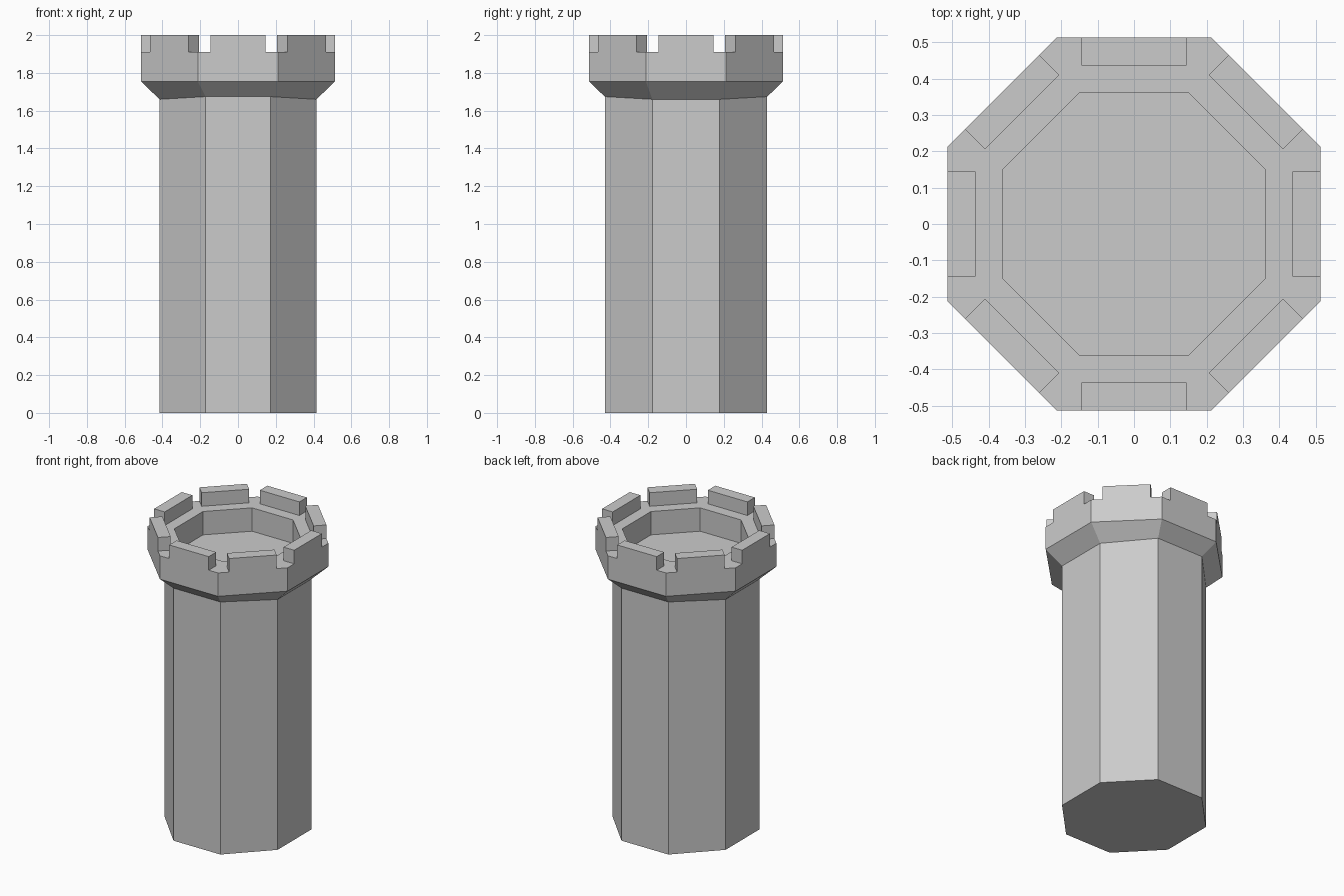
import bpy, bmesh, math
from mathutils import Matrix

if "Cube" in bpy.data.objects:
    bpy.data.objects.remove(bpy.data.objects["Cube"])

SIDES = 8
OUTER = 0.514          # apothem of the parapet
WALL_TOP = 1.91


def make_object(name, bm):
    bmesh.ops.recalc_face_normals(bm, faces=bm.faces)
    mesh = bpy.data.meshes.new(name)
    bm.to_mesh(mesh)
    bm.free()
    obj = bpy.data.objects.new(name, mesh)
    bpy.context.collection.objects.link(obj)
    return obj


def ring(bm, ax, ay, height):
    """Octagon with flat sides facing the axes; height may depend on x, y."""
    verts = []
    for i in range(SIDES):
        a = math.pi / SIDES + i * math.tau / SIDES
        c = math.cos(math.pi / SIDES)
        x, y = ax * math.cos(a) / c, ay * math.sin(a) / c
        verts.append(bm.verts.new((x, y, height(x, y))))
    return verts


def flare_height(x, y):
    return 1.755 - 0.96 * (OUTER - max(abs(x), abs(y)))


# Tower: shaft, flared collar, parapet wall and sunken floor
bm = bmesh.new()
profile = [
    (0.415, 0.43, lambda x, y: 0.0),
    (0.415, 0.43, flare_height),
    (OUTER, OUTER, lambda x, y: 1.755),
    (OUTER, OUTER, lambda x, y: WALL_TOP),
    (0.362, 0.362, lambda x, y: WALL_TOP),
    (0.362, 0.362, lambda x, y: 1.755),
]
rings = [ring(bm, *p) for p in profile]
for lo, hi in zip(rings, rings[1:]):
    for i in range(SIDES):
        j = (i + 1) % SIDES
        bm.faces.new((lo[i], lo[j], hi[j], hi[i]))
bm.faces.new(rings[0])
bm.faces.new(rings[-1])
make_object("tower", bm)

# Battlements: one block centred on each side of the parapet
depth, width, height = 0.078, 0.29, 2.0 - WALL_TOP
bm = bmesh.new()
for i in range(SIDES):
    m = (Matrix.Rotation(i * math.tau / SIDES, 4, 'Z')
         @ Matrix.Translation((OUTER - depth / 2, 0, WALL_TOP + height / 2))
         @ Matrix.Diagonal((depth, width, height, 1)))
    bmesh.ops.create_cube(bm, size=1, matrix=m)
make_object("battlements", bm)
